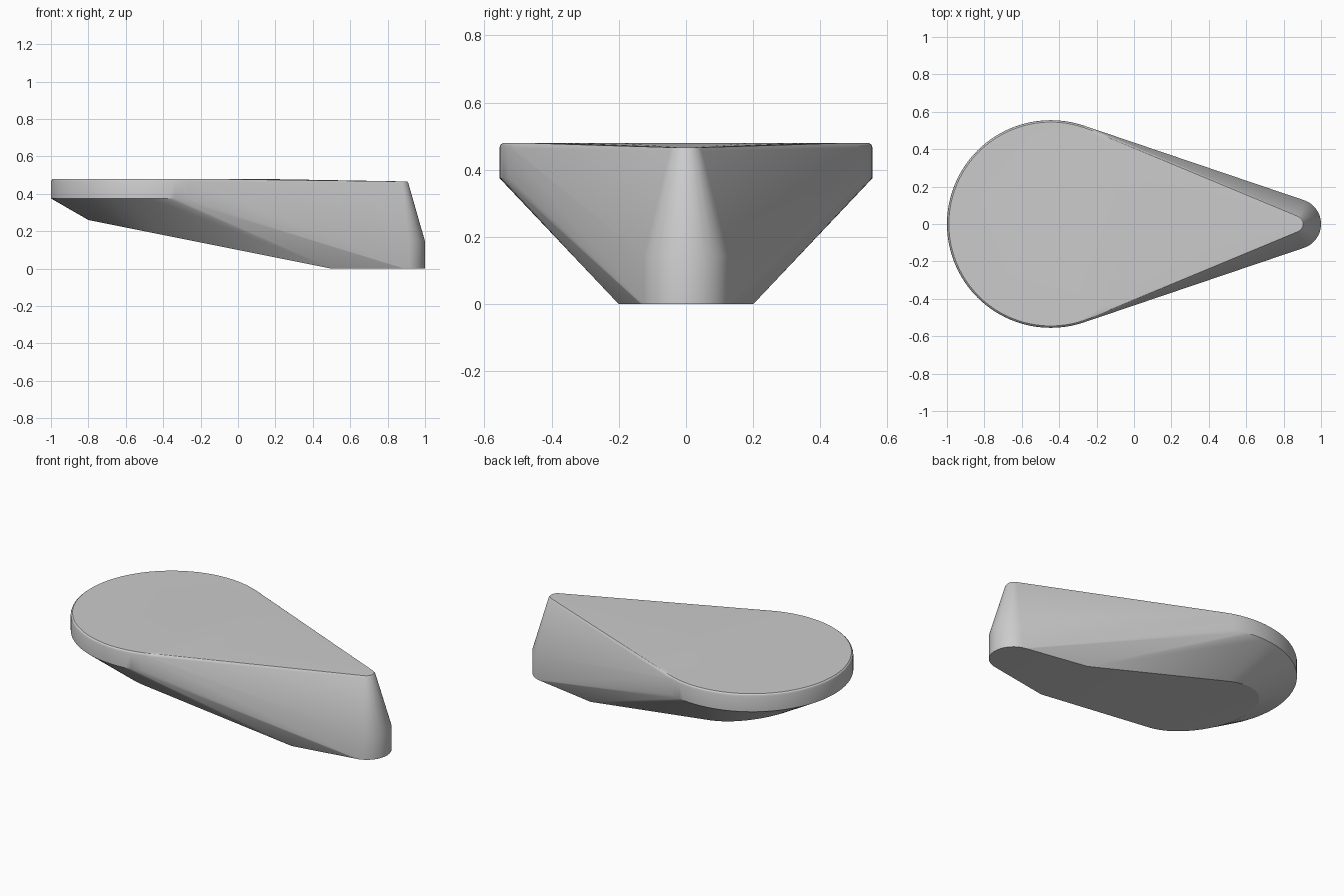
import bpy, bmesh, math

old = bpy.data.objects.get("Cube")
if old:
    bpy.data.objects.remove(old, do_unlink=True)

# Material
grey = bpy.data.materials.new("light_grey")
grey.use_nodes = True
colour = (0.6, 0.6, 0.6, 1)
grey.diffuse_color = colour
grey.node_tree.nodes["Principled BSDF"].inputs["Base Color"].default_value = colour

bm = bmesh.new()


def ring(cx, radius, z, count, tilt=0.0, squash=1.0):
    """Circle of points around (cx, 0, z); tilt is the slope along x."""
    for i in range(count):
        a = 2 * math.pi * i / count
        dx = radius * math.cos(a)
        bm.verts.new((cx + dx, radius * squash * math.sin(a), z + tilt * dx))


# Broad round end: vertical rim with a fine rounded top edge
for radius, z in ((0.555, 0.375), (0.555, 0.465), (0.552, 0.474), (0.545, 0.48)):
    ring(-0.445, radius, z, 96)

# Narrow end: upright foot tapering to a small rounded tip
for cx, radius, z in ((0.865, 0.135, 0), (0.865, 0.135, 0.145),
                      (0.86, 0.051, 0.456), (0.86, 0.044, 0.466)):
    ring(cx, radius, z, 48)

# Sloping underside running down to the flat sole
ring(-0.445, 0.355, 0.189, 64, tilt=-0.2, squash=0.95)
for side in (-1, 1):
    bm.verts.new((0.5, side * 0.2, 0))

# Wrap all sections in one convex skin
result = bmesh.ops.convex_hull(bm, input=bm.verts[:])
bmesh.ops.delete(bm, geom=[v for v in bm.verts if not v.link_faces], context="VERTS")
bmesh.ops.dissolve_limit(bm, angle_limit=math.radians(0.3),
                         verts=bm.verts[:], edges=bm.edges[:])
bmesh.ops.recalc_face_normals(bm, faces=bm.faces[:])

mesh = bpy.data.meshes.new("teardrop_body")
bm.to_mesh(mesh)
bm.free()
mesh.materials.append(grey)
body = bpy.data.objects.new("teardrop_body", mesh)
bpy.context.collection.objects.link(body)

bpy.ops.object.select_all(action="DESELECT")
body.select_set(True)
bpy.context.view_layer.objects.active = body
bpy.ops.object.shade_smooth_by_angle(angle=math.radians(20))
